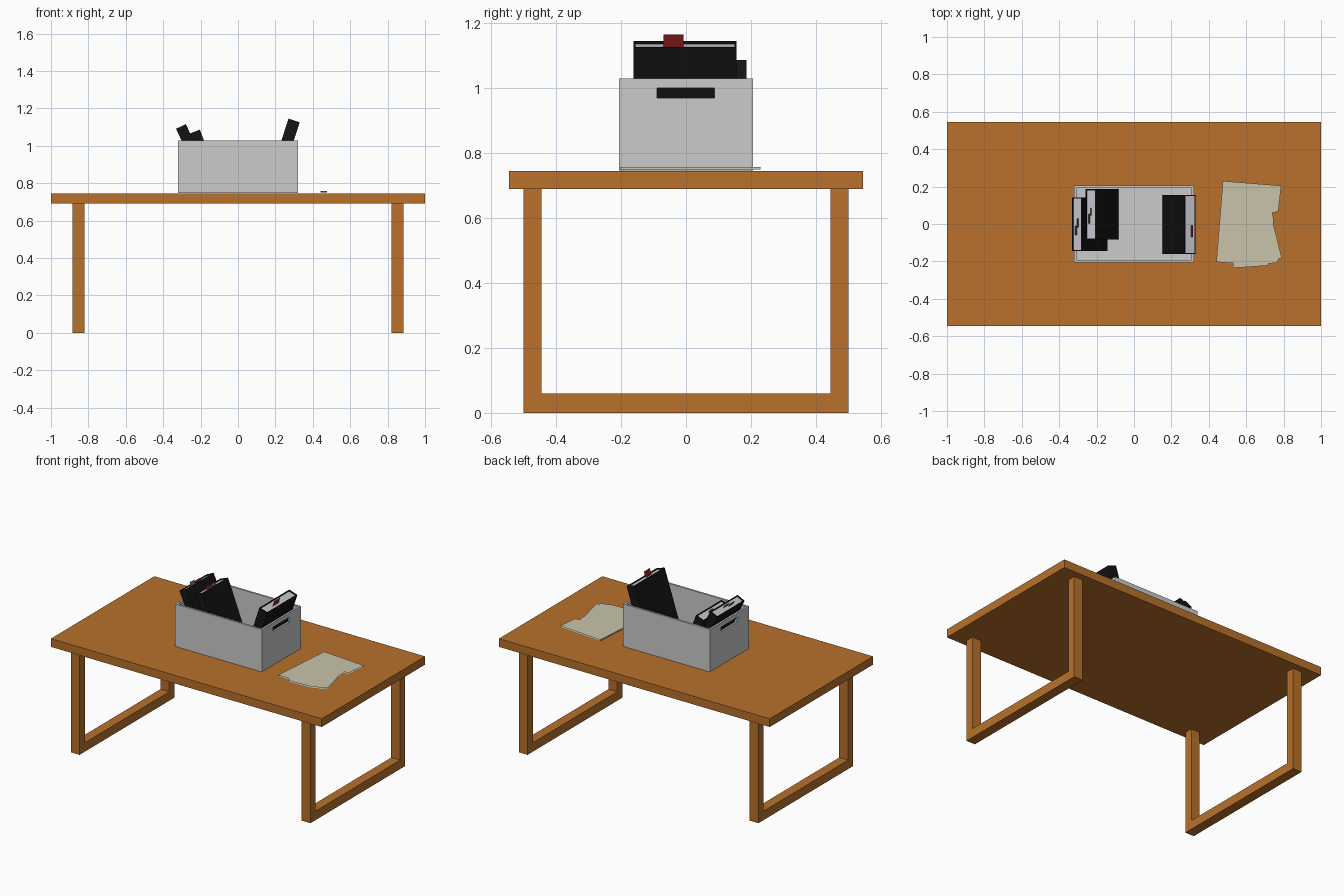
import bpy, bmesh
from math import radians
from mathutils import Matrix, Vector

if "Cube" in bpy.data.objects:
    bpy.data.objects.remove(bpy.data.objects["Cube"])


def material(name, rgb):
    m = bpy.data.materials.new(name)
    m.diffuse_color = (*rgb, 1)
    m.use_nodes = True
    m.node_tree.nodes["Principled BSDF"].inputs["Base Color"].default_value = m.diffuse_color
    return m


wood = material("wood", (0.48, 0.165, 0.025))
black = material("black_cover", (0.007, 0.007, 0.007))
red = material("red_tab", (0.25, 0.012, 0.012))
mauve = material("mauve_tab", (0.2, 0.1, 0.15))
manila = material("manila", (0.58, 0.55, 0.41))


def finish(name, bm, mats=()):
    me = bpy.data.meshes.new(name)
    bm.to_mesh(me)
    bm.free()
    for m in mats:
        me.materials.append(m)
    ob = bpy.data.objects.new(name, me)
    bpy.context.collection.objects.link(ob)
    return ob


def box_bm(lo, hi):
    lo, hi = Vector(lo), Vector(hi)
    bm = bmesh.new()
    bmesh.ops.create_cube(bm, size=1, matrix=Matrix.Translation((lo + hi) / 2)
                          @ Matrix.Diagonal((*(hi - lo), 1)))
    return bm


# Table top
finish("table_top", box_bm((-1, -0.545, 0.69), (1, 0.545, 0.745)), [wood])

# U-shaped leg frames: a profile in the YZ plane extruded along x
PROFILE = [(-0.5, 0), (0.5, 0), (0.5, 0.69), (0.445, 0.69), (0.445, 0.06),
           (-0.445, 0.06), (-0.445, 0.69), (-0.5, 0.69)]
for name, x in (("left_leg_frame", -0.885), ("right_leg_frame", 0.82)):
    bm = bmesh.new()
    face = bm.faces.new([bm.verts.new((x, y, z)) for y, z in PROFILE])
    ext = bmesh.ops.extrude_face_region(bm, geom=[face])["geom"]
    bmesh.ops.translate(bm, vec=(0.065, 0, 0),
                        verts=[v for v in ext if isinstance(v, bmesh.types.BMVert)])
    bmesh.ops.recalc_face_normals(bm, faces=bm.faces)
    finish(name, bm, [wood])

# Storage box: hollowed, with a handle slot through both ends
crate = finish("storage_box", box_bm((-0.32, -0.206, 0.746), (0.32, 0.206, 1.029)))
cutters = [
    finish("cavity_cutter", box_bm((-0.307, -0.193, 0.759), (0.307, 0.193, 1.2))),
    finish("handle_cutter", box_bm((-0.4, -0.09, 0.969), (0.4, 0.087, 1.0))),
]
bpy.context.view_layer.objects.active = crate
for c in cutters:
    c.hide_render = True
    mod = crate.modifiers.new("cut", 'BOOLEAN')
    mod.operation = 'DIFFERENCE'
    mod.solver = 'EXACT'
    mod.object = c
    bpy.ops.object.modifier_apply(modifier=mod.name)
    bpy.data.objects.remove(c)


# Document folders: local origin at the top centre, hanging down, leaned about y
def folder(name, top, tilt, thick, width, length, tabs):
    frame = Matrix.Translation(top) @ Matrix.Rotation(radians(tilt), 4, 'Y')
    paper = bpy.data.materials.get("paper") or material("paper", (0.55, 0.55, 0.6))
    bm = box_bm((-thick / 2, -width / 2, -length), (thick / 2, width / 2, 0))
    lid = max(bm.faces, key=lambda f: f.calc_center_median().z)
    bmesh.ops.inset_region(bm, faces=[lid], thickness=0.008)
    ext = bmesh.ops.extrude_discrete_faces(bm, faces=[lid])["faces"][0]
    bmesh.ops.translate(bm, vec=(0, 0, -0.007), verts=ext.verts)
    ext.material_index = 1
    finish(name, bm, [black, paper]).matrix_world = frame
    # thin marker tabs standing on the pages
    for i, (x, y0, y1, h, mat) in enumerate(tabs):
        bm = bmesh.new()
        bm.faces.new([bm.verts.new((x, y, z)) for y, z in
                      ((y0, -0.007), (y1, -0.007), (y1, h), (y0, h))])
        finish(f"{name}_tab_{i + 1}", bm, [mat]).matrix_world = frame


folder("right_folder", (0.30, -0.003, 1.135), 18, 0.063, 0.316, 0.385,
       [(0.006, -0.066, -0.004, 0.033, red)])
folder("left_folder", (-0.305, -0.002, 1.103), -25, 0.058, 0.286, 0.325,
       [(-0.004, -0.058, -0.008, 0.018, mauve), (0.006, -0.018, 0.032, 0.012, red)])
folder("middle_folder", (-0.232, 0.051, 1.075), -21, 0.060, 0.27, 0.335,
       [(-0.006, -0.048, 0.002, 0.014, red), (0.003, -0.005, 0.035, 0.012, mauve)])

# Paper folder lying on the table: two thin sheets joined by a spine on the left
OUTLINE = [(0.44, -0.203), (0.53, -0.21), (0.53, -0.235), (0.58, -0.232),
           (0.64, -0.228), (0.72, -0.222), (0.72, -0.212), (0.768, -0.206),
           (0.77, -0.19), (0.79, -0.18), (0.768, -0.09), (0.746, -0.005),
           (0.746, 0.03), (0.74, 0.06), (0.772, 0.067), (0.787, 0.205),
           (0.475, 0.23)]
bm = bmesh.new()
low, high = ([bm.verts.new((x, y, z)) for x, y in OUTLINE] for z in (0.749, 0.757))
bm.faces.new(low[::-1])
bm.faces.new(high)
bm.faces.new([low[-1], low[0], high[0], high[-1]][::-1])
bmesh.ops.recalc_face_normals(bm, faces=bm.faces)
finish("paper_folder", bm, [manila])
